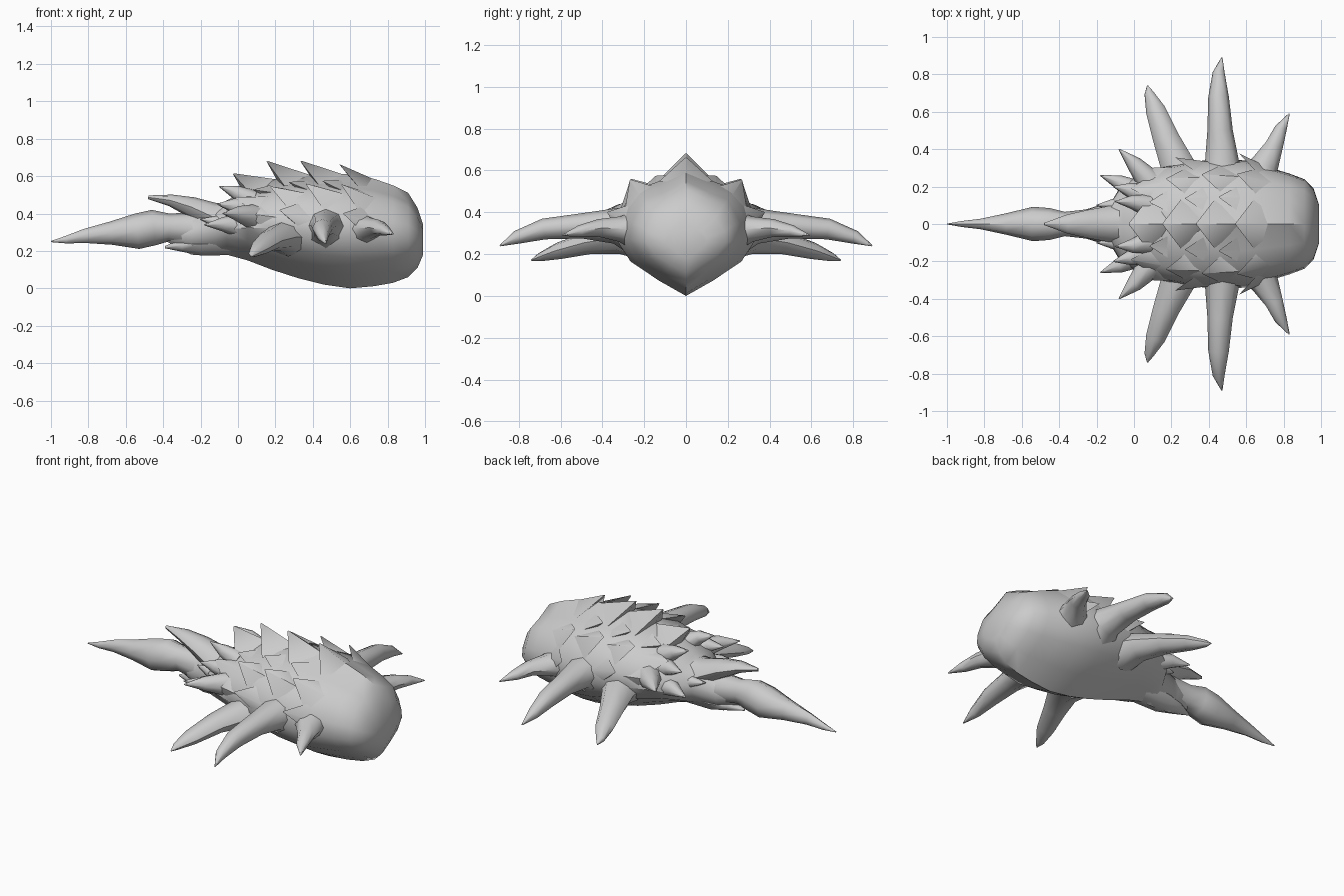
import bpy, bmesh, math
from mathutils import Vector

cube = bpy.data.objects.get("Cube")
if cube:
    bpy.data.objects.remove(cube)

grey = bpy.data.materials.new("stone grey")
grey.use_nodes = True
COLOUR = (0.6, 0.6, 0.6, 1)
grey.diffuse_color = COLOUR
grey.node_tree.nodes["Principled BSDF"].inputs["Base Color"].default_value = COLOUR


def loft(name, rings, angle=50):
    """Skin a list of equal-length rings and cap both ends."""
    bm = bmesh.new()
    rows = [[bm.verts.new(p) for p in ring] for ring in rings]
    n = len(rows[0])
    for a, b in zip(rows, rows[1:]):
        for i in range(n):
            bm.faces.new((a[i], a[(i + 1) % n], b[(i + 1) % n], b[i]))
    bm.faces.new(rows[0])
    bm.faces.new(rows[-1])
    bmesh.ops.remove_doubles(bm, verts=bm.verts, dist=0.0005)
    bmesh.ops.recalc_face_normals(bm, faces=bm.faces)
    mesh = bpy.data.meshes.new(name)
    bm.to_mesh(mesh)
    bm.free()
    mesh.materials.append(grey)
    obj = bpy.data.objects.new(name, mesh)
    bpy.context.collection.objects.link(obj)
    bpy.ops.object.select_all(action='DESELECT')
    obj.select_set(True)
    bpy.context.view_layer.objects.active = obj
    bpy.ops.object.shade_smooth_by_angle(angle=math.radians(angle))
    return obj


def horn(name, path, sides=8):
    """Tapered tube; each path entry is (x, y, z, half width, half height)."""
    pts = [Vector(p[:3]) for p in path]
    rings = []
    for i, p in enumerate(path):
        d = (pts[min(i + 1, len(pts) - 1)] - pts[max(i - 1, 0)]).normalized()
        side = d.cross(Vector((0, 0, 1))).normalized()
        up = side.cross(d)
        rings.append([pts[i] + side * p[3] * math.cos(a) + up * p[4] * math.sin(a)
                      for a in (2 * math.pi * k / sides for k in range(sides))])
    return loft(name, rings)


def horn_pair(name, path):
    horn("left_" + name if path[-1][1] > 0 else "right_" + name, path)
    horn("right_" + name, [(p[0], -p[1], *p[2:]) for p in path])


# Body stations: x, half width, keel height, ridge height
STATIONS = [
    (-0.38, 0.03, 0.25, 0.33), (-0.25, 0.08, 0.18, 0.40), (-0.12, 0.12, 0.175, 0.44),
    (-0.06, 0.22, 0.18, 0.47), (0.05, 0.27, 0.15, 0.53), (0.18, 0.31, 0.10, 0.58),
    (0.32, 0.335, 0.055, 0.605), (0.46, 0.345, 0.02, 0.61), (0.60, 0.34, 0.0, 0.61),
    (0.73, 0.30, 0.012, 0.585), (0.83, 0.27, 0.03, 0.55), (0.91, 0.24, 0.06, 0.51),
    (0.96, 0.19, 0.11, 0.43), (0.99, 0.10, 0.18, 0.34)]
# Half cross-section from keel to ridge: width share, height share
SECTION = [(0, 0), (0.38, 0.12), (0.78, 0.27), (1, 0.46), (0.96, 0.62),
           (0.74, 0.83), (0.42, 0.89), (0, 1)]


def surface(x, k):
    """Point of the body skin at length x on section line k."""
    for a, b in zip(STATIONS, STATIONS[1:]):
        if x <= b[0]:
            break
    t = (x - a[0]) / (b[0] - a[0])
    w, lo, hi = (a[i] + (b[i] - a[i]) * t for i in (1, 2, 3))
    k0 = min(int(k), 6)
    f = k - k0
    u, v = (SECTION[k0][i] * (1 - f) + SECTION[k0 + 1][i] * f for i in (0, 1))
    return Vector((x, w * u, lo + (hi - lo) * v))


rings = []
for st in STATIONS:
    half = [surface(st[0], k) for k in range(8)]
    rings.append(half + [Vector((p.x, -p.y, p.z)) for p in half[6:0:-1]])
loft("body", rings, 45)


def scale(name, x, k, lift, length, width, mirror=True):
    """Backward-pointing ridge scale whose tip rises above the skin."""
    for s in ((1, -1) if mirror else (1,)):
        tip = surface(x, k) + Vector(lift)
        back = surface(x + 0.07, k) - Vector((0, 0, 0.03))
        front = surface(x + length, k) - Vector((0, 0, 0.01))
        mid = surface(x + 0.10, k)
        if k == 7:
            low = surface(x + 0.10, 6)
            e1 = Vector((mid.x, width, low.z + 0.01))
            e2 = Vector((mid.x, -width, low.z + 0.01))
        else:
            e1, e2 = surface(x + 0.10, k - width), surface(x + 0.10, k + width)
        base = [front, e1, back, e2]
        tipring = [tip + (b - tip) * 0.04 for b in base]
        flip = lambda p: Vector((p.x, p.y * s, p.z))
        loft(("left_" if s > 0 else "right_") + name if mirror else name,
             [[flip(p) for p in base], [flip(p) for p in tipring]], 60)


# Central back ridge
for x, up in ((-0.03, 0.13), (0.15, 0.115), (0.33, 0.08), (0.54, 0.055)):
    scale("ridge_scale", x, 7, (0, 0, up), 0.26, 0.13, False)
# Shoulder and flank rows
for x in (-0.02, 0.17, 0.36, 0.55):
    scale("shoulder_scale", x, 5, (0, 0.015, 0.05), 0.24, 0.75)
for x in (0.02, 0.22, 0.56):
    scale("flank_scale", x, 3.9, (0, 0.05, 0.03), 0.20, 0.6)
for x in (0.08, 0.27, 0.45):
    scale("upper_scale", x, 6, (0, 0, 0.03), 0.18, 0.5)

# Three large curved side spikes on each flank
horn_pair("rear_spike", [(0.27, 0.20, 0.27, 0.13, 0.10), (0.23, 0.32, 0.275, 0.09, 0.075),
                         (0.17, 0.46, 0.255, 0.07, 0.055), (0.115, 0.61, 0.215, 0.053, 0.04),
                         (0.08, 0.70, 0.185, 0.025, 0.02), (0.072, 0.74, 0.17, 0.003, 0.003)])
horn_pair("middle_spike", [(0.47, 0.22, 0.31, 0.15, 0.13), (0.47, 0.34, 0.335, 0.09, 0.085),
                           (0.46, 0.50, 0.335, 0.068, 0.06), (0.452, 0.68, 0.32, 0.055, 0.05),
                           (0.453, 0.81, 0.28, 0.032, 0.032), (0.47, 0.89, 0.24, 0.003, 0.003)])
horn_pair("front_spike", [(0.65, 0.20, 0.31, 0.13, 0.11), (0.70, 0.32, 0.32, 0.075, 0.06),
                          (0.75, 0.42, 0.325, 0.048, 0.042), (0.785, 0.51, 0.31, 0.033, 0.028),
                          (0.83, 0.59, 0.29, 0.003, 0.003)])

# Small spikes around the hips
for tip, root, r in (((-0.08, 0.40, 0.40), (0.08, 0.23, 0.38), 0.07),
                     ((-0.18, 0.26, 0.34), (0.02, 0.17, 0.33), 0.065),
                     ((-0.11, 0.20, 0.45), (0.06, 0.15, 0.42), 0.065),
                     ((-0.10, 0.12, 0.545), (0.07, 0.10, 0.47), 0.06),
                     ((-0.20, 0.10, 0.37), (-0.04, 0.09, 0.33), 0.05)):
    a, b = Vector(root), Vector(tip)
    m = a.lerp(b, 0.5) + Vector((0, 0.008, 0.008))
    horn_pair("hip_spike", [(*a, r, r), (*m, r * 0.6, r * 0.6), (*b, 0.003, 0.003)])

# Long pointed tail, with a hooked spike above and a short one below
horn("tail", [(-0.15, 0, 0.31, 0.09, 0.10), (-0.37, 0, 0.325, 0.065, 0.075),
              (-0.45, 0, 0.325, 0.085, 0.095), (-0.54, 0, 0.305, 0.092, 0.095),
              (-0.68, 0, 0.295, 0.058, 0.062), (-0.82, 0, 0.28, 0.028, 0.038),
              (-0.92, 0, 0.26, 0.016, 0.02), (-1.0, 0, 0.25, 0.002, 0.003)])
horn("upper_tail_spike", [(0.02, 0, 0.36, 0.11, 0.10), (-0.14, 0, 0.385, 0.095, 0.075),
                          (-0.25, 0, 0.435, 0.075, 0.055), (-0.36, 0, 0.47, 0.05, 0.032),
                          (-0.48, 0, 0.487, 0.006, 0.01)])
horn("lower_tail_spike", [(-0.02, 0, 0.25, 0.09, 0.07), (-0.20, 0, 0.235, 0.075, 0.06),
                          (-0.30, 0, 0.23, 0.045, 0.035), (-0.39, 0, 0.22, 0.004, 0.006)])
